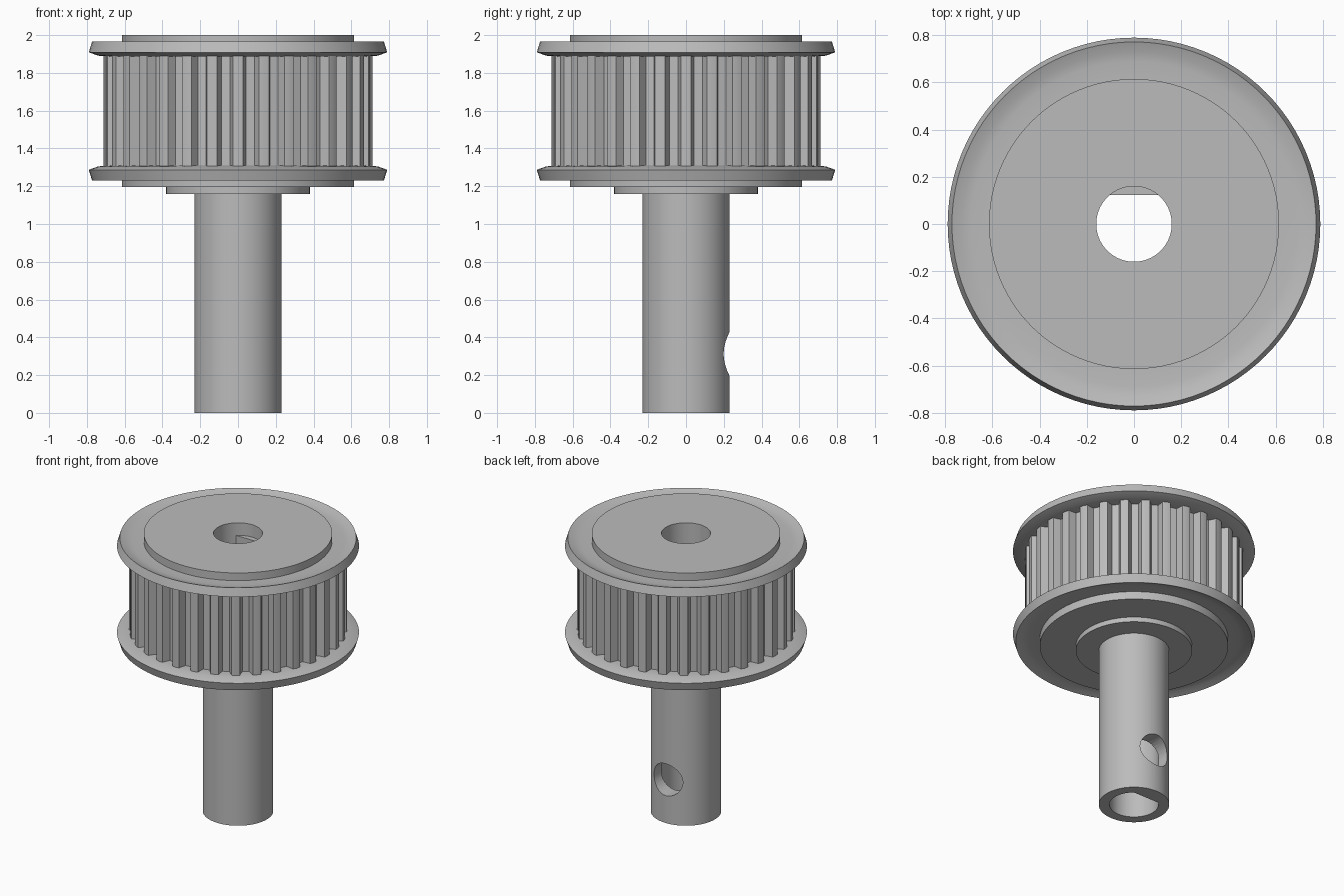
import bpy, bmesh
from math import sin, cos, pi, radians, asin

if "Cube" in bpy.data.objects:
    bpy.data.objects.remove(bpy.data.objects["Cube"], do_unlink=True)

SEGMENTS = 96
TEETH = 32
BORE = 0.16
MIDDLE = 1.598      # height of the toothed band's mid-plane

metal = bpy.data.materials.new("brushed_grey_metal")
metal.use_nodes = True
metal.diffuse_color = (0.5, 0.5, 0.5, 1)
metal.node_tree.nodes["Principled BSDF"].inputs["Base Color"].default_value = (0.5, 0.5, 0.5, 1)


def finish(name, bm):
    bmesh.ops.recalc_face_normals(bm, faces=bm.faces)
    mesh = bpy.data.meshes.new(name)
    bm.to_mesh(mesh)
    bm.free()
    mesh.materials.append(metal)
    obj = bpy.data.objects.new(name, mesh)
    bpy.context.collection.objects.link(obj)
    return obj


def activate(obj):
    bpy.ops.object.select_all(action='DESELECT')
    obj.select_set(True)
    bpy.context.view_layer.objects.active = obj


def smooth(obj, angle=28):
    activate(obj)
    bpy.ops.object.shade_smooth_by_angle(angle=radians(angle))


def lathe(name, profile):
    """Revolve a closed (radius, height) profile about z."""
    bm = bmesh.new()
    rings = []
    for i in range(SEGMENTS):
        a = 2 * pi * i / SEGMENTS
        rings.append([bm.verts.new((r * cos(a), r * sin(a), z)) for r, z in profile])
    n = len(profile)
    for i in range(SEGMENTS):
        p, q = rings[i], rings[(i + 1) % SEGMENTS]
        for j in range(n):
            k = (j + 1) % n
            bm.faces.new((p[j], q[j], q[k], p[k]))
    return finish(name, bm)


def prism(name, outline, bottom, top):
    """Extrude a flat (x, y) outline upwards."""
    bm = bmesh.new()
    face = bm.faces.new([bm.verts.new((x, y, bottom)) for x, y in outline])
    moved = bmesh.ops.extrude_face_region(bm, geom=[face])["geom"]
    verts = [v for v in moved if isinstance(v, bmesh.types.BMVert)]
    bmesh.ops.translate(bm, verts=verts, vec=(0, 0, top - bottom))
    return finish(name, bm)


# Hub: shaft, collar and the disc that carries the teeth, with a bore
hub = lathe("hub_and_shaft", [
    (BORE, 0), (0.23, 0), (0.23, 1.16), (0.38, 1.16), (0.38, 1.195),
    (0.615, 1.195), (0.615, 2.0), (BORE, 2.0)])

# Flat key in the bore, ending just below the top
half = asin(0.12 / BORE)
arc = [half + (pi - 2 * half) * i / 16 for i in range(17)]
key = prism("bore_flat", [(0.163 * cos(a), max(0.12, 0.163 * sin(a))) for a in arc], 0, 1.91)

# Set-screw hole through the back of the shaft
bpy.ops.mesh.primitive_cylinder_add(vertices=32, radius=0.115, depth=0.25,
                                    location=(0, 0.205, 0.312), rotation=(pi / 2, 0, 0))
cutter = bpy.context.object
cutter.name = "screw_hole_cutter"
cutter.hide_render = True
for part in (hub, key):
    activate(part)
    cut = part.modifiers.new("screw_hole", 'BOOLEAN')
    cut.operation = 'DIFFERENCE'
    cut.solver = 'EXACT'
    cut.object = cutter
    bpy.ops.object.modifier_apply(modifier=cut.name)
bpy.data.objects.remove(cutter, do_unlink=True)
smooth(hub)

# Toothed band: trapezoid teeth around the disc
outline = []
for i in range(TEETH):
    a = 2 * pi * i / TEETH
    for r, offset in ((0.658, -0.064), (0.71, -0.038), (0.713, 0), (0.71, 0.038), (0.658, 0.064)):
        outline.append((r * cos(a + offset), r * sin(a + offset)))
bm = bmesh.new()
levels = (MIDDLE - 0.3, MIDDLE + 0.3)
low, high = [[bm.verts.new((x, y, z)) for x, y in outline] for z in levels]
for i in range(len(outline)):
    k = (i + 1) % len(outline)
    bm.faces.new((low[i], low[k], high[k], high[i]))
smooth(finish("toothed_band", bm), 20)

# Dished belt flanges, mirrored about the band
flange = [(0.6, 0.289), (0.69, 0.289), (0.74, 0.293), (0.79, 0.311),
          (0.772, 0.369), (0.73, 0.353), (0.69, 0.347), (0.6, 0.347)]
for name, side in (("upper_flange", 1), ("lower_flange", -1)):
    smooth(lathe(name, [(r, MIDDLE + side * h) for r, h in flange]))
